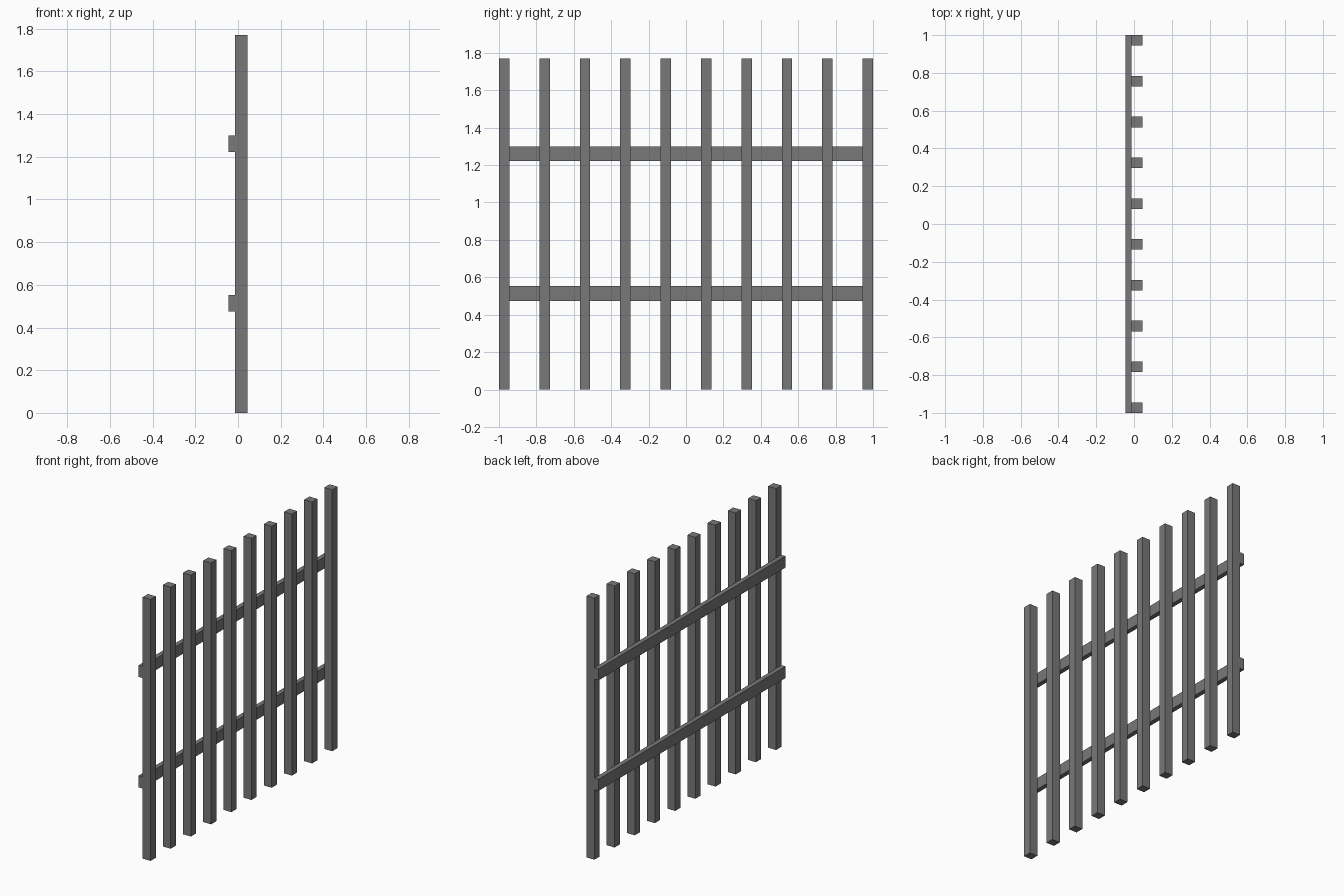
import bpy

if "Cube" in bpy.data.objects:
    bpy.data.objects.remove(bpy.data.objects["Cube"])

# Dark grey finish shared by all parts
dark = bpy.data.materials.new("dark_grey")
dark.diffuse_color = (0.19, 0.19, 0.19, 1)
dark.use_nodes = True
dark.node_tree.nodes["Principled BSDF"].inputs["Base Color"].default_value = dark.diffuse_color


def box(name, lo, hi):
    """Axis-aligned box between two corners."""
    size = [b - a for a, b in zip(lo, hi)]
    centre = [(a + b) / 2 for a, b in zip(lo, hi)]
    bpy.ops.mesh.primitive_cube_add(size=1, location=centre)
    ob = bpy.context.object
    ob.name = name
    ob.scale = size
    bpy.ops.object.transform_apply(location=False, rotation=False, scale=True)
    ob.data.materials.append(dark)
    return ob


BACK, JOINT, FACE = -0.045, -0.014, 0.045
HEIGHT, WIDTH, COUNT = 1.77, 0.056, 10

# Upright pickets, evenly spaced along y
step = (2 - WIDTH) / (COUNT - 1)
for i in range(COUNT):
    y = -1 + i * step
    box(f"picket_{i + 1}", (JOINT, y, 0), (FACE, y + WIDTH, HEIGHT))

# Two horizontal rails behind the pickets
for name, z0, z1 in (("lower_rail", 0.474, 0.553), ("upper_rail", 1.222, 1.30)):
    box(name, (BACK, -1, z0), (JOINT, 1, z1))
